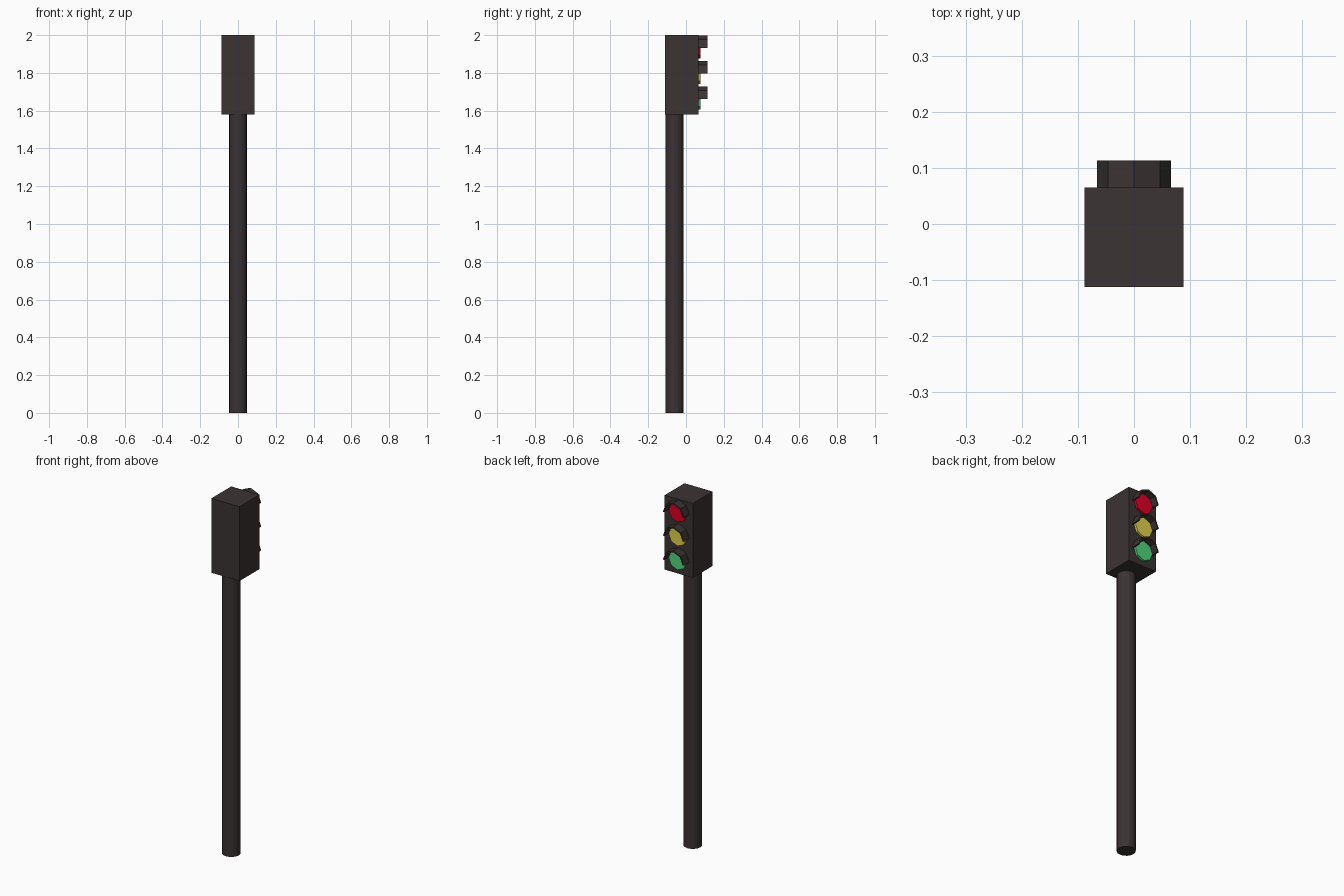
import bpy, bmesh, math

if "Cube" in bpy.data.objects:
    bpy.data.objects.remove(bpy.data.objects["Cube"])


def material(name, rgb):
    m = bpy.data.materials.new(name)
    m.diffuse_color = (*rgb, 1)
    m.use_nodes = True
    m.node_tree.nodes["Principled BSDF"].inputs["Base Color"].default_value = m.diffuse_color
    return m


dark = material("charcoal", (0.043, 0.033, 0.033))
red = material("signal red", (0.72, 0.0, 0.018))
yellow = material("signal yellow", (0.74, 0.63, 0.07))
green = material("signal green", (0.08, 0.66, 0.20))


def prism(name, bottom, top, mat):
    """Closed solid between two matching rings of points."""
    bm = bmesh.new()
    a = [bm.verts.new(p) for p in bottom]
    b = [bm.verts.new(p) for p in top]
    n = len(a)
    bm.faces.new(a)
    bm.faces.new(b)
    for i in range(n):
        j = (i + 1) % n
        bm.faces.new((a[i], a[j], b[j], b[i]))
    bmesh.ops.recalc_face_normals(bm, faces=bm.faces)
    mesh = bpy.data.meshes.new(name)
    bm.to_mesh(mesh)
    bm.free()
    mesh.materials.append(mat)
    obj = bpy.data.objects.new(name, mesh)
    bpy.context.collection.objects.link(obj)
    return obj


def arc(r, y, cz, start, step, count):
    """Points on an upright circle facing +y."""
    return [(r * math.cos(math.radians(start + step * i)), y,
             cz + r * math.sin(math.radians(start + step * i))) for i in range(count)]


# Pole
ring = [(0.0475 * math.cos(math.tau * i / 16), -0.06 + 0.0475 * math.sin(math.tau * i / 16))
        for i in range(16)]
prism("pole", [(x, y, 0) for x, y in ring], [(x, y, 1.58) for x, y in ring], dark)

# Signal housing
rect = [(-0.088, -0.112), (0.088, -0.112), (0.088, 0.065), (-0.088, 0.065)]
prism("housing", [(x, y, 1.58) for x, y in rect], [(x, y, 2.0) for x, y in rect], dark)

# Three octagonal lenses, each under a half-octagon hood
for label, cz, mat in (("red", 1.931, red), ("yellow", 1.796, yellow), ("green", 1.661, green)):
    prism(label + "_lens", arc(0.055, 0.06, cz, 0, 45, 8), arc(0.055, 0.077, cz, 0, 45, 8), mat)
    profile = [arc(0.066, y, cz, 0, 45, 5) + arc(0.058, y, cz, 180, -45, 5)
               for y in (0.06, 0.113)]
    prism(label + "_hood", profile[0], profile[1], dark)
